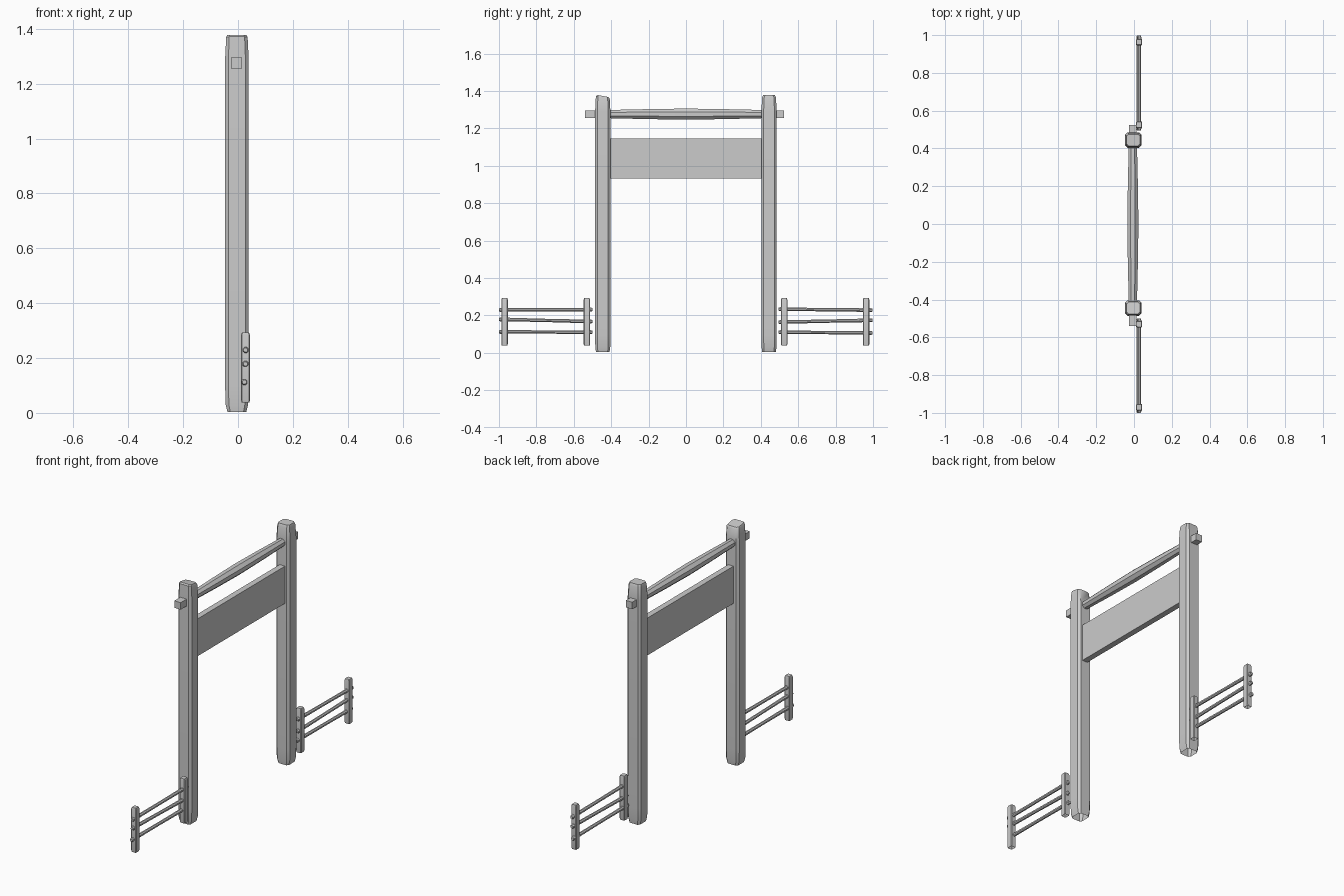
import bpy, bmesh, math
from mathutils import Vector

if "Cube" in bpy.data.objects:
    bpy.data.objects.remove(bpy.data.objects["Cube"])


def finish(name, bm, angle=35):
    bmesh.ops.recalc_face_normals(bm, faces=bm.faces)
    me = bpy.data.meshes.new(name)
    bm.to_mesh(me)
    bm.free()
    ob = bpy.data.objects.new(name, me)
    bpy.context.collection.objects.link(ob)
    bpy.ops.object.select_all(action='DESELECT')
    ob.select_set(True)
    bpy.context.view_layer.objects.active = ob
    bpy.ops.object.shade_smooth_by_angle(angle=math.radians(angle))
    return ob


def chamfered(h, w, c):
    """Eight-point outline of a square with cut corners."""
    return [(h, -w + c), (h, w - c), (h - c, w), (-h + c, w),
            (-h, w - c), (-h, -w + c), (-h + c, -w), (h - c, -w)]


def loft(name, rings, cap_start=True):
    """Skin a list of closed point loops and cap the ends."""
    bm = bmesh.new()
    vs = [[bm.verts.new(p) for p in r] for r in rings]
    n = len(vs[0])
    for a, b in zip(vs, vs[1:]):
        for i in range(n):
            j = (i + 1) % n
            bm.faces.new((a[i], a[j], b[j], b[i]))
    if cap_start:
        bm.faces.new(vs[0])
    bm.faces.new(vs[-1])
    return finish(name, bm)


def upright(name, x, y, sections):
    """Vertical post, hollow underneath; sections = (z, half x, half y, chamfer, slope)."""
    rings = [[(x + px, y + py, z - s * py) for px, py in chamfered(hx, hy, c)]
             for z, hx, hy, c, s in sections]
    return loft(name, rings, cap_start=False)


def bar(name, sides, stations):
    """Bar along y; stations = (x, y, z, radius)."""
    rings = []
    for x, y, z, r in stations:
        rings.append([(x + r * math.cos(2 * math.pi * (i + .5) / sides), y,
                       z + r * math.sin(2 * math.pi * (i + .5) / sides))
                      for i in range(sides)])
    return loft(name, rings)


def box(name, lo, hi):
    lo, hi = Vector(lo), Vector(hi)
    bm = bmesh.new()
    bmesh.ops.create_cube(bm, size=1)
    for v in bm.verts:
        v.co = (lo + hi) / 2 + v.co * (hi - lo)
    return finish(name, bm)


# Main gate posts with worn ends
for side, y, slope in (("left", -0.445, 0.17), ("right", 0.444, 0.0)):
    upright(side + "_gate_post", -0.004, y, [
        (0.003, 0.034, 0.036, 0.010, 0.0),
        (0.03, 0.041, 0.040, 0.012, 0.0),
        (0.10, 0.043, 0.041, 0.012, 0.0),
        (1.29, 0.043, 0.041, 0.012, 0.0),
        (1.365, 0.039, 0.037, 0.011, slope),
        (1.378 - slope * 0.03, 0.035, 0.031, 0.010, slope)])

# Crossbar swelling in the middle, with square tenons through the posts
bar("top_crossbar", 8, [(-0.006, y, 1.276, r) for y, r in (
    (-0.42, 0.022), (-0.40, 0.024), (-0.2, 0.029), (0, 0.032),
    (0.2, 0.029), (0.40, 0.024), (0.42, 0.022))])
for side, a, b in (("left", -0.54, -0.41), ("right", 0.41, 0.525)):
    box(side + "_crossbar_end", (-0.026, a, 1.256), (0.014, b, 1.296))

# Plain board below the crossbar
box("sign_board", (-0.018, -0.405, 0.932), (0.016, 0.405, 1.146))

# Low fences: two stakes and three uneven rails on each side
fences = {
    "left": ((-0.97, -0.53), (-1.0, -0.5), ((0.112, 0.110), (0.179, 0.167), (0.229, 0.231))),
    "right": ((0.525, 0.963), (0.495, 0.998), ((0.110, 0.106), (0.164, 0.174), (0.233, 0.228))),
}
for side, (stakes, span, rails) in fences.items():
    for k, y in enumerate(stakes):
        upright(f"{side}_fence_stake_{k + 1}", 0.0275, y, [
            (0.038, 0.014, 0.015, 0.003, 0),
            (0.046, 0.016, 0.017, 0.003, 0),
            (0.284, 0.016, 0.017, 0.003, 0),
            (0.293, 0.013, 0.014, 0.003, 0)])
    for k, ((z0, z1), x) in enumerate(zip(rails, (0.023, 0.027, 0.028))):
        stations = []
        for t, r in ((0, 0.008), (0.015, 0.0115), (0.1, 0.0105),
                     (0.5, 0.0095), (0.9, 0.0105), (0.985, 0.0115), (1, 0.008)):
            stations.append((x, span[0] + t * (span[1] - span[0]), z0 + t * (z1 - z0), r))
        bar(f"{side}_fence_rail_{k + 1}", 8, stations)
